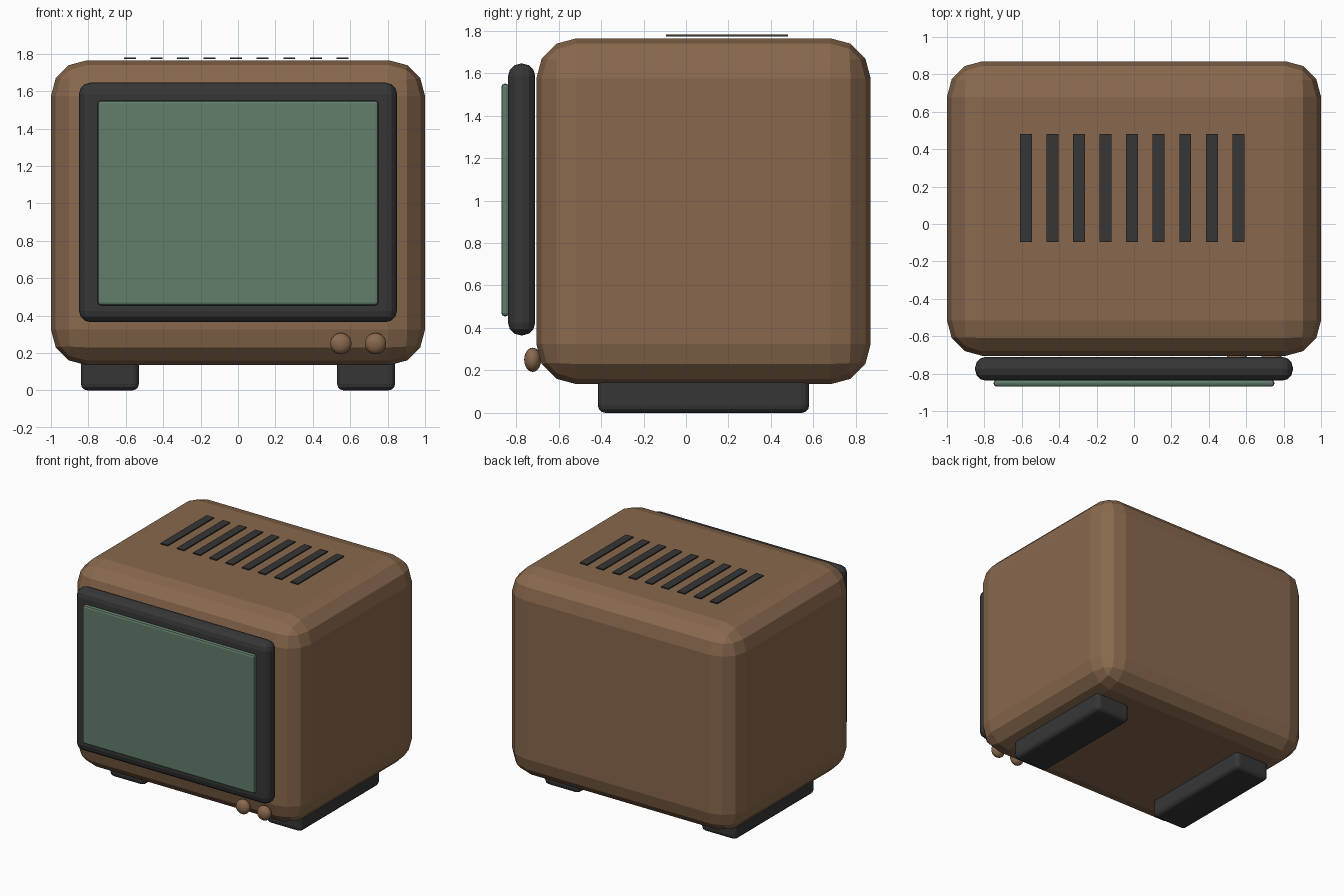
import bpy, math

if "Cube" in bpy.data.objects:
    bpy.data.objects.remove(bpy.data.objects["Cube"])


def material(name, rgb):
    m = bpy.data.materials.new(name)
    m.diffuse_color = (*rgb, 1)
    m.use_nodes = True
    m.node_tree.nodes["Principled BSDF"].inputs["Base Color"].default_value = m.diffuse_color
    return m


BROWN = material("brown_casing", (0.25, 0.14, 0.075))
DARK = material("dark_plastic", (0.037, 0.037, 0.037))
GREEN = material("green_screen", (0.122, 0.205, 0.144))


def box(name, x, y, z, mat, bevel=0, segments=3):
    """Box from (min, max) ranges with an optional rounded edge."""
    bpy.ops.mesh.primitive_cube_add(size=1, location=[sum(r) / 2 for r in (x, y, z)])
    ob = bpy.context.object
    ob.name = name
    ob.scale = [r[1] - r[0] for r in (x, y, z)]
    bpy.ops.object.transform_apply(location=False, rotation=False, scale=True)
    ob.data.materials.append(mat)
    if bevel:
        mod = ob.modifiers.new("rounding", "BEVEL")
        mod.width = bevel
        mod.segments = segments
        mod.limit_method = 'NONE'
        bpy.ops.object.modifier_apply(modifier=mod.name)
    return ob


# Casing, with faceted rounded edges
box("casing", (-1, 1), (-0.705, 0.87), (0.135, 1.764), BROWN, 0.19)

# Screen surround and screen
box("screen_surround", (-0.85, 0.85), (-0.838, -0.71), (0.365, 1.645), DARK, 0.06)
box("screen", (-0.75, 0.75), (-0.87, -0.832), (0.455, 1.55), GREEN, 0.016, 2)

# Control knobs
for i, x in enumerate((0.55, 0.735)):
    bpy.ops.mesh.primitive_uv_sphere_add(segments=24, ring_count=12, radius=1,
                                         location=(x, -0.722, 0.25),
                                         rotation=(math.pi / 2, 0, 0))
    knob = bpy.context.object
    knob.name = f"knob_{i + 1}"
    knob.scale = (0.057, 0.057, 0.04)
    bpy.ops.object.transform_apply(location=False, rotation=True, scale=True)
    bpy.ops.object.shade_smooth()
    knob.data.materials.append(BROWN)

# Feet
for side, a, b in (("left", -0.84, -0.53), ("right", 0.53, 0.84)):
    box(f"{side}_foot", (a, b), (-0.415, 0.58), (0, 0.19), DARK, 0.035)

# Vent slots on the top
for i in range(9):
    x = -0.578 + i * 0.142
    box(f"vent_slot_{i + 1}", (x - 0.032, x + 0.032), (-0.095, 0.48), (1.772, 1.781), DARK)
